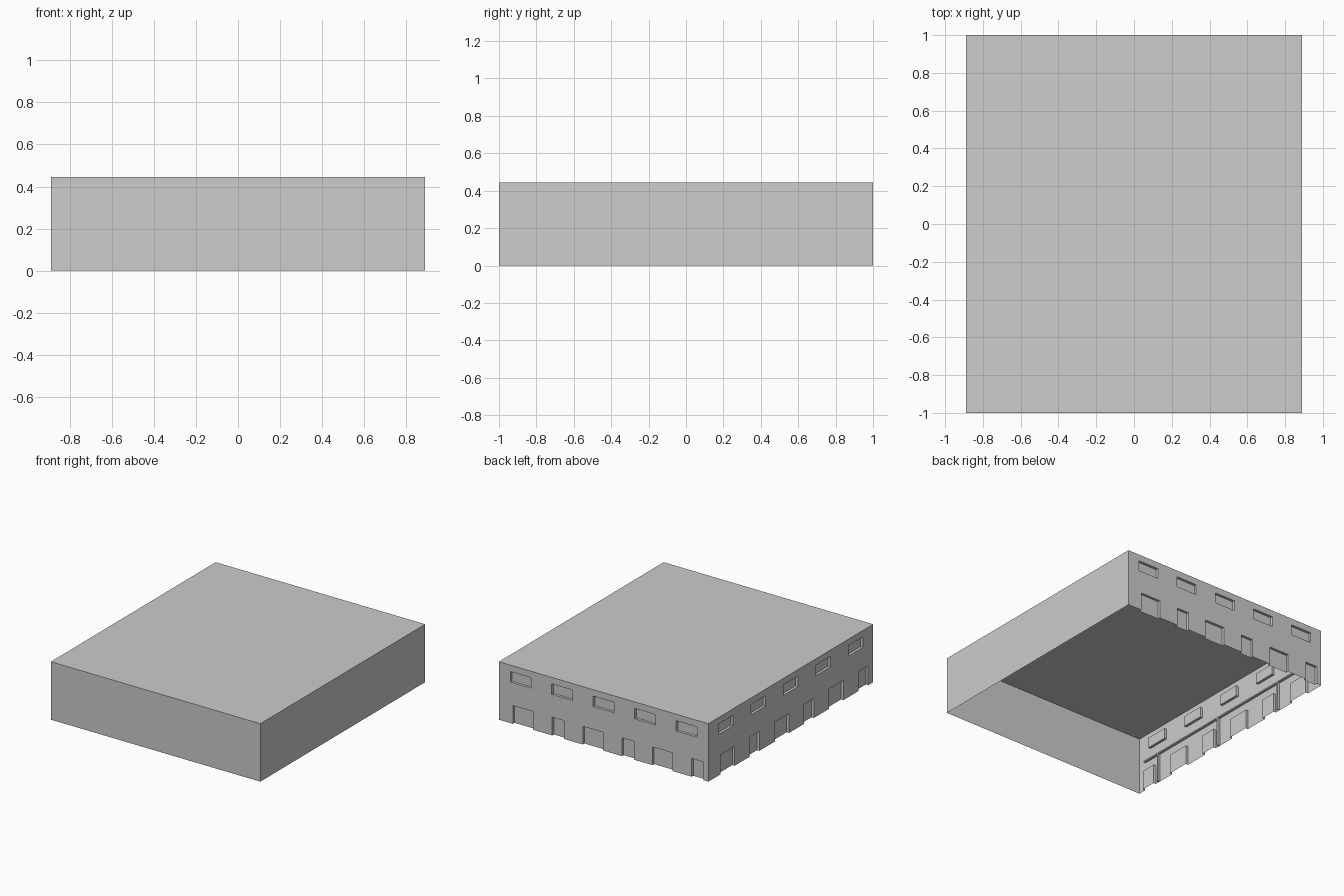
import bpy
import bmesh

if "Cube" in bpy.data.objects:
    bpy.data.objects.remove(bpy.data.objects["Cube"], do_unlink=True)

W, L, H = 0.89, 1.0, 0.445      # half width, half length, height
DEPTH = 0.02                    # recess of windows and doors

grey = bpy.data.materials.new("plain grey")
grey.use_nodes = True
colour = (0.604, 0.604, 0.604, 1)
grey.diffuse_color = colour
grey.node_tree.nodes["Principled BSDF"].inputs["Base Color"].default_value = colour


def make_object(name, bm):
    bmesh.ops.remove_doubles(bm, verts=bm.verts, dist=1e-5)
    mesh = bpy.data.meshes.new(name)
    bm.to_mesh(mesh)
    bm.free()
    mesh.materials.append(grey)
    obj = bpy.data.objects.new(name, mesh)
    bpy.context.collection.objects.link(obj)


def sheet(name, corners):
    bm = bmesh.new()
    bm.faces.new([bm.verts.new(c) for c in corners])
    make_object(name, bm)


def recessed_wall(name, length, openings, place):
    """Wall sheet whose openings (u0, u1, z0, z1) are pushed inwards."""
    us = sorted({0, length} | {u for o in openings for u in o[:2]})
    zs = sorted({0, H} | {z for o in openings for z in o[2:]})
    bm = bmesh.new()

    def quad(*points):
        bm.faces.new([bm.verts.new(place(*p)) for p in points])

    def depth(i, j):
        u, z = (us[i] + us[i + 1]) / 2, (zs[j] + zs[j + 1]) / 2
        return DEPTH if any(a < u < b and c < z < d for a, b, c, d in openings) else 0

    for i in range(len(us) - 1):
        for j in range(len(zs) - 1):
            a, b, c, d = us[i], us[i + 1], zs[j], zs[j + 1]
            here = depth(i, j)
            quad((a, c, here), (b, c, here), (b, d, here), (a, d, here))
            # Jambs, sills and lintels where the depth changes
            if i and depth(i - 1, j) != here:
                side = depth(i - 1, j)
                quad((a, c, side), (a, c, here), (a, d, here), (a, d, side))
            if j and depth(i, j - 1) != here:
                low = depth(i, j - 1)
                quad((a, c, low), (b, c, low), (b, c, here), (a, c, here))
    make_object(name, bm)


def openings(first_window, window_step, doors, door_step, door_top):
    result = []
    for i in range(5):
        u = first_window + i * window_step
        result.append((u - 0.088, u + 0.088, 0.315, 0.395))
    for i in range(3):
        for start, end in doors:
            result.append((start + i * door_step, end + i * door_step, 0, door_top))
    return result


# Plain surfaces
sheet("roof", [(-W, -L, H), (W, -L, H), (W, L, H), (-W, L, H)])
sheet("front_wall", [(-W, -L, 0), (W, -L, 0), (W, -L, H), (-W, -L, H)])
sheet("left_wall", [(W, -L, 0), (W, L, 0), (W, L, H), (W, -L, H)])

# Walls with five windows and six alternating wide and narrow doors
recessed_wall("back_wall", 2 * W,
              openings(0.185, 0.3525, [(0.12, 0.29), (0.453, 0.555)], 0.593, 0.14),
              lambda u, z, d: (W - u, L - d, z))
recessed_wall("right_wall", 2 * L,
              openings(0.21, 0.395, [(0.146, 0.32), (0.5, 0.62)], 0.66, 0.15),
              lambda u, z, d: (d - W, L - u, z))


def inner_bar(name, y0, y1, z0, z1):
    bm = bmesh.new()
    bmesh.ops.create_cube(bm, size=1)
    for v in bm.verts:
        v.co = (-W + 0.011 + v.co.x * 0.018,
                (y0 + y1) / 2 + v.co.y * (y1 - y0),
                (z0 + z1) / 2 + v.co.z * (z1 - z0))
    make_object(name, bm)


# Slim rail and posts on the inside of the right wall
inner_bar("inner_rail", -0.93, 0.9, 0.22, 0.23)
for n, y in enumerate((-0.78, -0.12, 0.54)):
    inner_bar(f"inner_post_{n + 1}", y - 0.006, y + 0.006, 0, 0.22)
